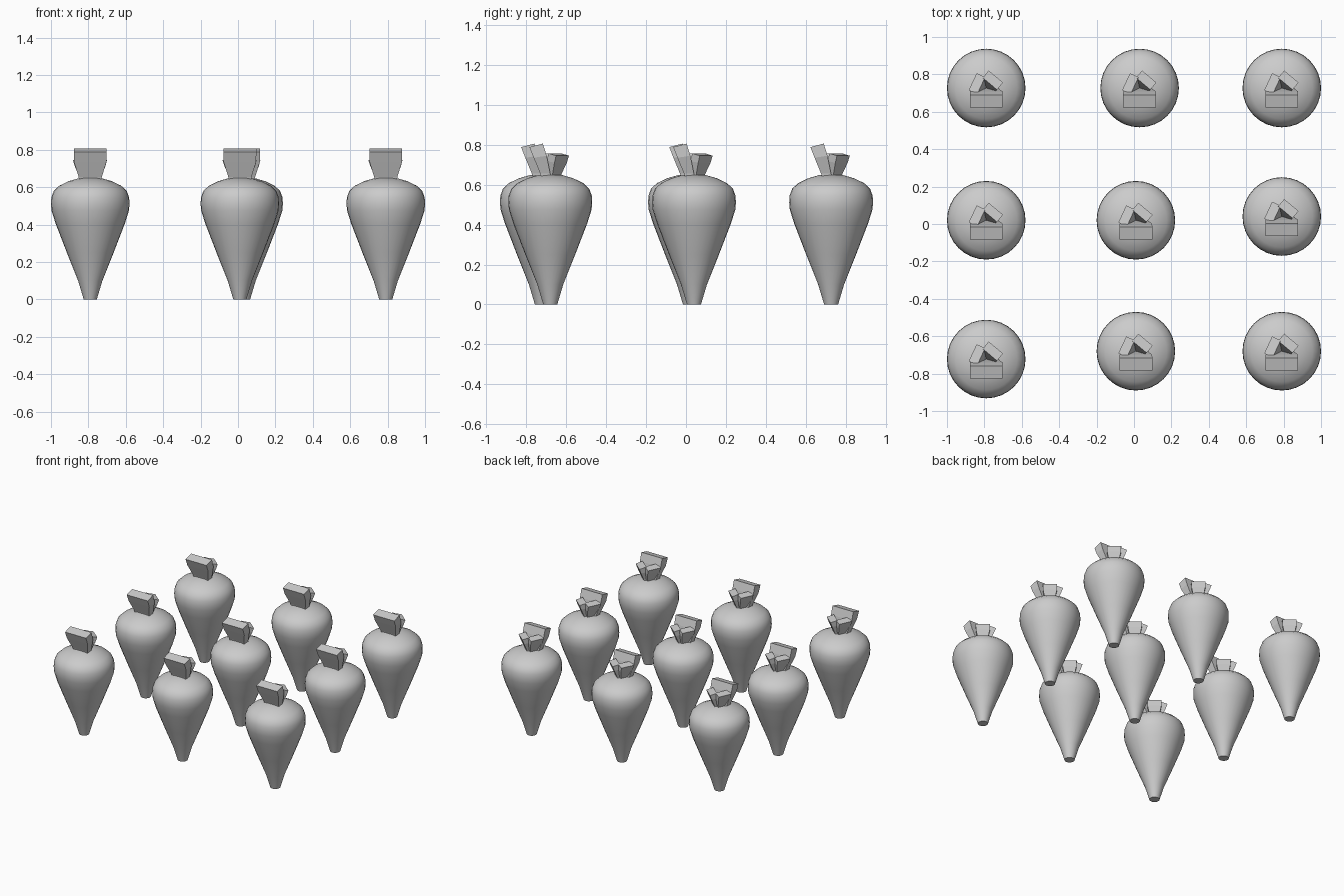
import bpy, bmesh, math

if "Cube" in bpy.data.objects:
    bpy.data.objects.remove(bpy.data.objects["Cube"])

# Carrot positions (x, y)
SPOTS = [(-0.79, 0.727), (0.03, 0.727), (0.79, 0.727),
         (-0.79, 0.02), (0.01, 0.02), (0.79, 0.04),
         (-0.79, -0.722), (0.01, -0.68), (0.79, -0.68)]

# Root profile (radius, z)
ROOT = [(0.035, 0), (0.065, 0.10), (0.125, 0.25), (0.185, 0.405), (0.207, 0.475),
        (0.21, 0.51), (0.208, 0.545), (0.195, 0.58), (0.165, 0.608),
        (0.115, 0.632), (0.06, 0.648)]

# Leaf sections: half width, (outer r, z), (inner r, z)
FRONT_LEAF = [(0.058, (0.04, 0.62), (-0.01, 0.62)),
              (0.062, (0.05, 0.655), (0.0, 0.655)),
              (0.087, (0.083, 0.735), (0.018, 0.745)),
              (0.088, (0.104, 0.788), (0.037, 0.806))]
SIDE_LEAF = [(0.032, (0.035, 0.62), (-0.005, 0.62)),
             (0.035, (0.045, 0.655), (0.0, 0.655)),
             (0.048, (0.068, 0.71), (0.018, 0.718)),
             (0.05, (0.08, 0.745), (0.03, 0.757))]


def loft(name, rings, smooth):
    """Skin a stack of vertex rings into a closed mesh."""
    bm = bmesh.new()
    loops = [[bm.verts.new(p) for p in ring] for ring in rings]
    n = len(loops[0])
    for a, b in zip(loops, loops[1:]):
        for i in range(n):
            j = (i + 1) % n
            bm.faces.new((a[i], a[j], b[j], b[i]))
    bm.faces.new(loops[0][::-1])
    bm.faces.new(loops[-1])
    bmesh.ops.recalc_face_normals(bm, faces=bm.faces[:])
    for f in bm.faces:
        f.smooth = smooth
    mesh = bpy.data.meshes.new(name)
    bm.to_mesh(mesh)
    bm.free()
    if smooth:
        mesh.set_sharp_from_angle(angle=math.radians(40))
    return mesh


def root_mesh(segments=32):
    angles = [2 * math.pi * i / segments for i in range(segments)]
    return loft("root", [[(r * math.cos(a), r * math.sin(a), z) for a in angles]
                         for r, z in ROOT], True)


def leaf_mesh(name, sections, degrees):
    """Tilted, flared slab leaning outward in the given direction."""
    c, s = math.cos(math.radians(degrees)), math.sin(math.radians(degrees))
    rings = []
    for w, (ro, zo), (ri, zi) in sections:
        corners = [(ro, -w, zo), (ro, w, zo), (ri, w, zi), (ri, -w, zi)]
        rings.append([(r * c - t * s, r * s + t * c, z) for r, t, z in corners])
    return loft(name, rings, False)


parts = {
    "carrot_root": root_mesh(),
    "front_leaf": leaf_mesh("front_leaf", FRONT_LEAF, -90),
    "right_leaf": leaf_mesh("right_leaf", SIDE_LEAF, 50),
    "left_leaf": leaf_mesh("left_leaf", SIDE_LEAF, 155),
}

# Plant the three rows of carrots
for i, (x, y) in enumerate(SPOTS, 1):
    for name, mesh in parts.items():
        ob = bpy.data.objects.new(f"{name}_{i}", mesh)
        ob.location = (x, y, 0)
        bpy.context.collection.objects.link(ob)
